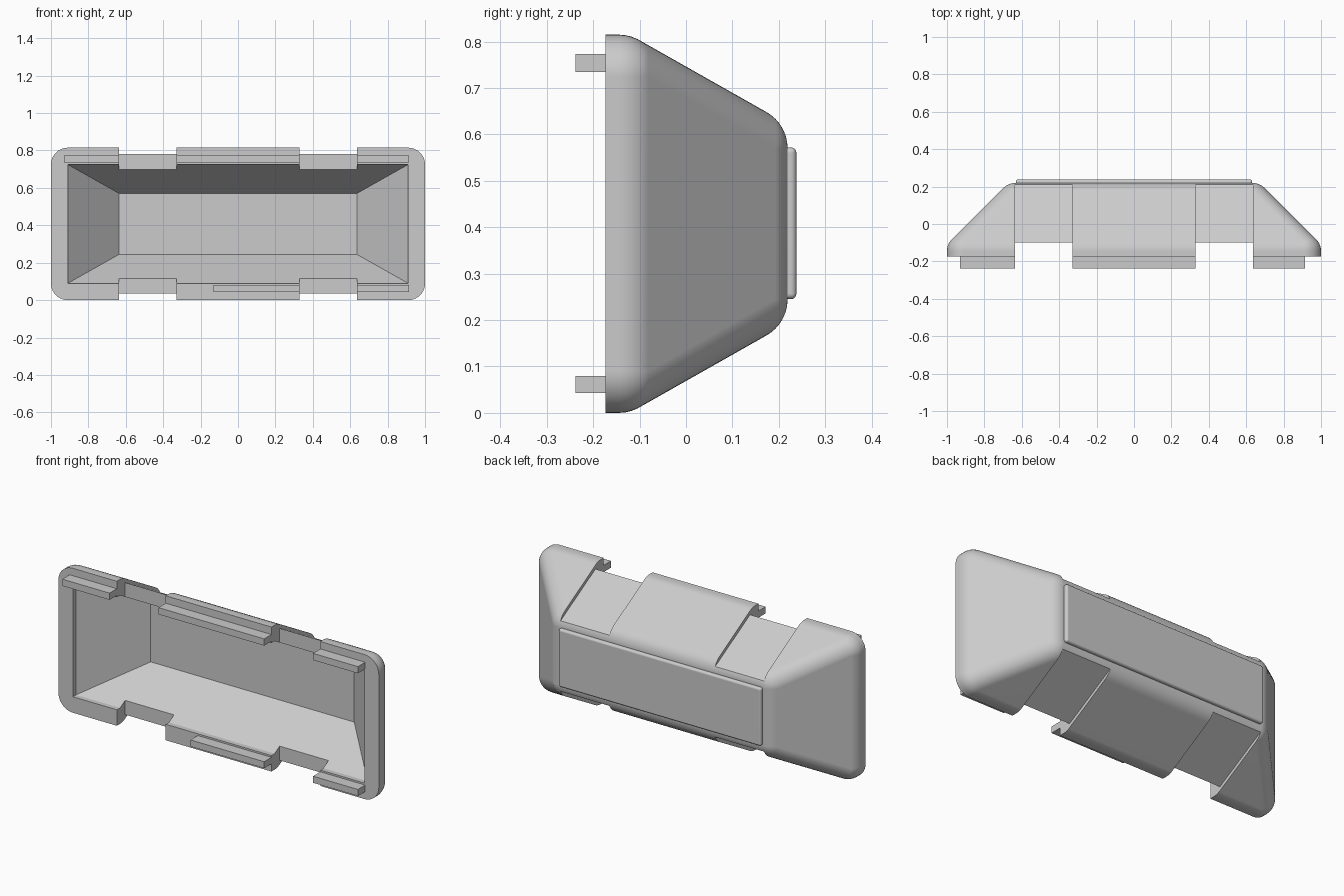
import bpy, bmesh, math
from mathutils import Vector, Matrix

if "Cube" in bpy.data.objects:
    bpy.data.objects.remove(bpy.data.objects["Cube"])

H = 0.815            # full height
R = 0.09             # wall thickness and outer rounding
RIM = -0.173         # y of the open rim

grey = bpy.data.materials.new("light_grey")
grey.diffuse_color = (0.6, 0.6, 0.6, 1)
grey.use_nodes = True
grey.node_tree.nodes["Principled BSDF"].inputs["Base Color"].default_value = grey.diffuse_color


def finish(name, bm):
    bmesh.ops.recalc_face_normals(bm, faces=bm.faces[:])
    me = bpy.data.meshes.new(name)
    bm.to_mesh(me)
    bm.free()
    ob = bpy.data.objects.new(name, me)
    bpy.context.collection.objects.link(ob)
    me.materials.append(grey)
    return ob


def hull(name, points):
    bm = bmesh.new()
    for p in points:
        bm.verts.new(p)
    bmesh.ops.remove_doubles(bm, verts=bm.verts[:], dist=1e-5)
    res = bmesh.ops.convex_hull(bm, input=bm.verts[:])
    junk = {g for g in res["geom_interior"] + res["geom_unused"]
            if isinstance(g, bmesh.types.BMVert)}
    bmesh.ops.delete(bm, geom=list(junk), context='VERTS')
    bmesh.ops.dissolve_limit(bm, angle_limit=0.002, verts=bm.verts[:], edges=bm.edges[:])
    return finish(name, bm)


def box(bm, x0, x1, y0, y1, z0, z1):
    m = Matrix.Translation(((x0 + x1) / 2, (y0 + y1) / 2, (z0 + z1) / 2))
    bmesh.ops.create_cube(bm, size=1, matrix=m @ Matrix.Diagonal((x1 - x0, y1 - y0, z1 - z0, 1)))


def smooth(ob, angle=30):
    bpy.ops.object.select_all(action='DESELECT')
    ob.select_set(True)
    bpy.context.view_layer.objects.active = ob
    bpy.ops.object.shade_smooth_by_angle(angle=math.radians(angle))
    ob.modifiers.new("weighted", 'WEIGHTED_NORMAL').keep_sharp = True


def corners(x, y, z):
    return [Vector((sx * x, y, zz)) for sx in (-1, 1) for zz in (z, H - z)]


# Tapered cavity; the shell is the same shape grown by R
back = corners(0.635, 0.129, 0.245)
waist = corners(0.91, -0.145, 0.09)
cavity = hull("cavity_cutter", back + waist + corners(0.91, -0.3, 0.09))

N = 40
pts = []
for c in back + waist:
    for i in range(N // 2 + 1):
        t = math.pi * i / (N // 2)
        for j in range(N):
            a = 2 * math.pi * j / N
            pts.append(c + R * Vector((math.sin(t) * math.cos(a), math.cos(t),
                                       math.sin(t) * math.sin(a))))
# keep the spheres behind the rim plane, then add the rounded rim outline
pts = [p for p in pts if p.y > RIM]
for c in corners(0.91, RIM, 0.09):
    for j in range(N):
        a = 2 * math.pi * j / N
        pts.append(c + R * Vector((math.cos(a), 0, math.sin(a))))
shell = hull("shell", pts)

# Notches in the rim that carry on as shallow recesses up the slopes
bm = bmesh.new()
profile = [(-0.3, 0.5), (-0.1, 0.5), (-0.1, 0.78), (0.3, 0.557), (0.3, 1), (-0.3, 1)]
for x0 in (-0.635, 0.33):
    for flip in (False, True):
        f = bm.faces.new([bm.verts.new((x0, y, H - z if flip else z)) for y, z in profile])
        ext = bmesh.ops.extrude_face_region(bm, geom=[f], use_keep_orig=True)
        bmesh.ops.translate(bm, vec=(0.305, 0, 0),
                            verts=[g for g in ext["geom"] if isinstance(g, bmesh.types.BMVert)])
notches = finish("notch_cutter", bm)

for cutter in (cavity, notches):
    mod = shell.modifiers.new("cut", 'BOOLEAN')
    mod.object = cutter
    mod.operation = 'DIFFERENCE'
    mod.solver = 'EXACT'
    cutter.hide_render = True
bpy.ops.object.select_all(action='DESELECT')
shell.select_set(True)
bpy.context.view_layer.objects.active = shell
bpy.ops.object.convert(target='MESH')
for cutter in (cavity, notches):
    bpy.data.objects.remove(cutter)
smooth(shell, 20)

# Raised lips along the rim
bm = bmesh.new()
for x0, x1 in ((-0.93, -0.635), (-0.33, 0.33), (0.635, 0.915)):
    box(bm, x0, x1, -0.238, RIM + 0.002, 0.735, 0.773)
for x0, x1 in ((-0.13, 0.33), (0.635, 0.915)):
    box(bm, x0, x1, -0.238, RIM + 0.002, 0.043, 0.08)
finish("rim_lips", bm)

# Raised plate on the back
bm = bmesh.new()
box(bm, -0.632, 0.632, 0.205, 0.238, 0.245, 0.572)
plate = finish("back_plate", bm)
bev = plate.modifiers.new("round", 'BEVEL')
bev.width = 0.012
bev.segments = 4
bpy.context.view_layer.objects.active = plate
bpy.ops.object.select_all(action='DESELECT')
plate.select_set(True)
bpy.ops.object.convert(target='MESH')
smooth(plate, 35)
